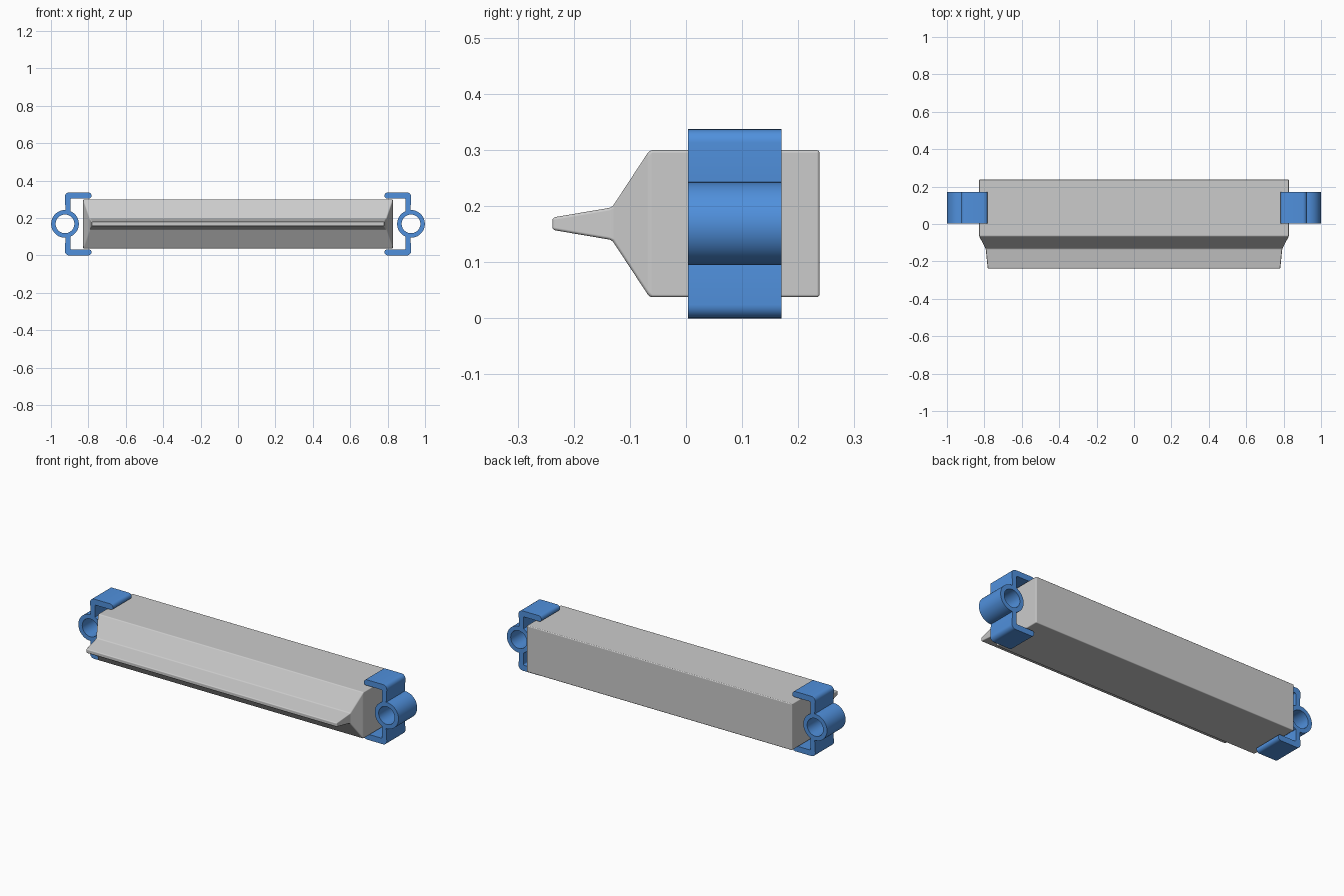
import bpy, bmesh, math
from math import cos, sin, radians

if "Cube" in bpy.data.objects:
    bpy.data.objects.remove(bpy.data.objects["Cube"])

ZC = 0.1685  # height of the long axis


def arc(cx, cz, r, a0, a1, n):
    return [(cx + r * cos(radians(a0 + (a1 - a0) * i / n)),
             cz + r * sin(radians(a0 + (a1 - a0) * i / n))) for i in range(n + 1)]


def smooth(ob, angle):
    bpy.ops.object.select_all(action='DESELECT')
    ob.select_set(True)
    bpy.context.view_layer.objects.active = ob
    bpy.ops.object.shade_smooth_by_angle(angle=radians(angle))


# Body: box that narrows to a thin nozzle lip, lofted along y (y, half width, half height)
sections = [(0.238, 0.828, 0.131), (-0.065, 0.828, 0.131),
            (-0.132, 0.793, 0.029), (-0.238, 0.782, 0.011)]
bm = bmesh.new()
rings = [[bm.verts.new((sx * w, y, ZC + sz * h))
          for sx, sz in ((-1, -1), (1, -1), (1, 1), (-1, 1))] for y, w, h in sections]
for a, b in zip(rings, rings[1:]):
    for i in range(4):
        j = (i + 1) % 4
        bm.faces.new((a[i], a[j], b[j], b[i]))
bm.faces.new(rings[0])
bm.faces.new(rings[-1])
bmesh.ops.recalc_face_normals(bm, faces=bm.faces)
mesh = bpy.data.meshes.new("nozzle_body")
bm.to_mesh(mesh)
bm.free()
body = bpy.data.objects.new("nozzle_body", mesh)
bpy.context.collection.objects.link(body)
smooth(body, 35)
bev = body.modifiers.new("soft_edges", 'BEVEL')
bev.width, bev.segments, bev.limit_method = 0.005, 3, 'ANGLE'
bev.angle_limit = radians(15)
bev.harden_normals = True

# Bracket outline: clip arms and web (upper half), eyelet arcs, then the mirrored lower half
RC, RO, RI = 0.925, 0.074, 0.05
X_IN, X_OUT, X_TIP, TOP, UNDER = 0.896, 0.922, 0.783, 0.1685, 0.1365
a_out = math.degrees(math.acos((X_OUT - RC) / RO))
a_in = math.degrees(math.acos((X_IN - RC) / RO))
r, t = 0.024, 0.013
upper = (arc(X_OUT + 0.004 - r, TOP - r, r, 0, 90, 6)
         + arc(X_TIP + 0.018, TOP - 0.018, 0.018, 90, 180, 5)
         + arc(X_TIP + t, UNDER + t, t, 180, 270, 4)
         + arc(X_IN - 0.006, UNDER - 0.006, 0.006, 90, 0, 3))
lower = [(x, -z) for x, z in reversed(upper)]
outline = (upper + arc(RC, 0, RO, a_in, 360 - a_in, 24) + lower
           + arc(RC, 0, RO, -a_out, a_out, 32))
hole = arc(RC, 0, RI, 0, 360, 40)[:-1]

# Extrude the outline along y and mirror it to the other end
curve = bpy.data.curves.new("end_bracket", 'CURVE')
curve.dimensions, curve.fill_mode, curve.extrude = '2D', 'BOTH', 0.083
for pts in (outline, hole):
    s = curve.splines.new('POLY')
    s.points.add(len(pts) - 1)
    for p, (x, z) in zip(s.points, pts):
        p.co = (x, z, 0, 1)
    s.use_cyclic_u = True
bracket = bpy.data.objects.new("end_brackets", curve)
bpy.context.collection.objects.link(bracket)
bracket.location = (0, 0.087, ZC)
bracket.rotation_euler = (radians(90), 0, 0)
bpy.ops.object.select_all(action='DESELECT')
bracket.select_set(True)
bpy.context.view_layer.objects.active = bracket
bpy.ops.object.convert(target='MESH')
bracket = bpy.context.object
bm = bmesh.new()
bm.from_mesh(bracket.data)
bmesh.ops.remove_doubles(bm, verts=bm.verts, dist=1e-5)
bmesh.ops.recalc_face_normals(bm, faces=bm.faces)
bm.to_mesh(bracket.data)
bm.free()
smooth(bracket, 40)
bracket.modifiers.new("other_end", 'MIRROR')

blue = bpy.data.materials.new("blue_plastic")
blue.diffuse_color = (0.08, 0.28, 0.72, 1)
blue.use_nodes = True
blue.node_tree.nodes["Principled BSDF"].inputs["Base Color"].default_value = blue.diffuse_color
bracket.data.materials.clear()
bracket.data.materials.append(blue)
